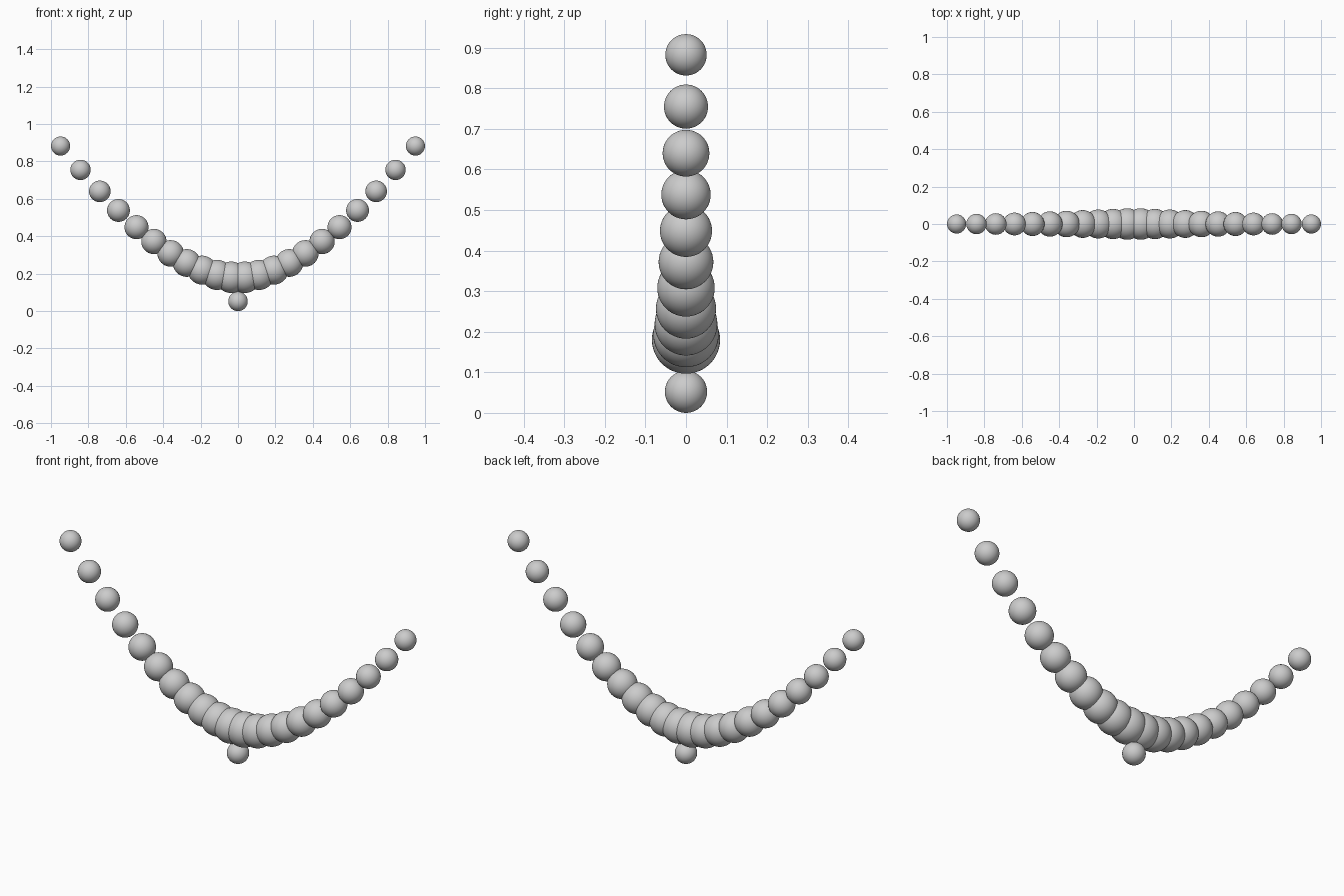
import bpy

if "Cube" in bpy.data.objects:
    bpy.data.objects.remove(bpy.data.objects["Cube"])


def add_bead(name, x, z, radius):
    bpy.ops.mesh.primitive_uv_sphere_add(segments=48, ring_count=24, radius=radius, location=(x, 0, z))
    bead = bpy.context.object
    bead.name = name
    bpy.ops.object.shade_smooth()


# Two mirrored strands of beads, larger towards the middle, on a quadratic sweep
COUNT = 11
for i in range(COUNT):
    t = i + 0.5
    x = 0.0723 * t + 0.00172 * t * t
    z = 0.179 + 0.00638 * t * t
    radius = 0.084 - 0.0033 * i
    for side, sign in (("left", -1), ("right", 1)):
        add_bead(f"strand_bead_{side}_{i + 1}", sign * x, z, radius)

# Small pendant bead hanging under the middle
add_bead("pendant_bead", 0, 0.052, 0.052)
